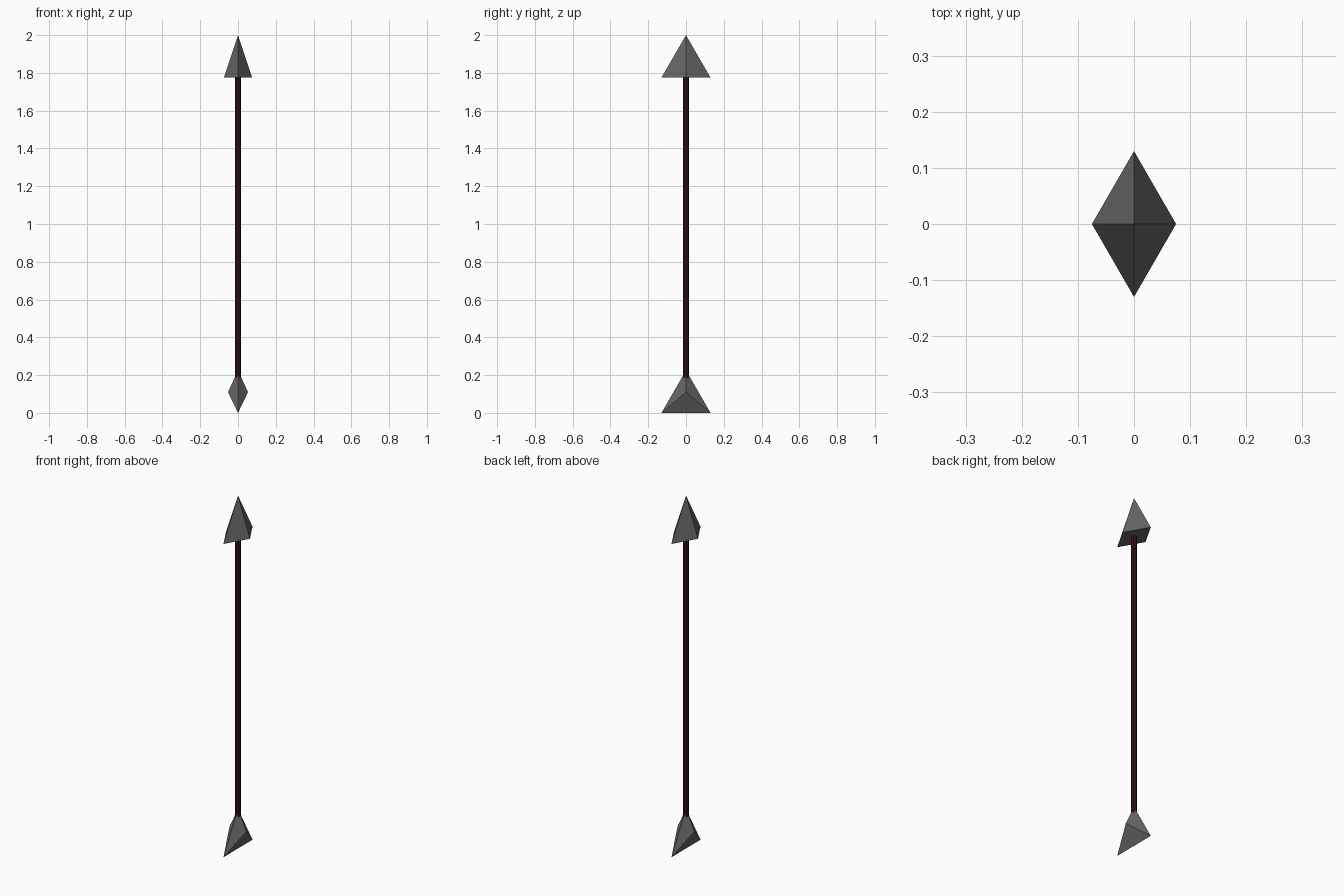
import bpy

if "Cube" in bpy.data.objects:
    bpy.data.objects.remove(bpy.data.objects["Cube"])

HALF_X, HALF_Y, TIP_H = 0.075, 0.13, 0.225


def material(name, color):
    m = bpy.data.materials.new(name)
    m.diffuse_color = (*color, 1)
    m.use_nodes = True
    m.node_tree.nodes["Principled BSDF"].inputs["Base Color"].default_value = m.diffuse_color
    return m


def faceted(name, verts, faces, mat):
    me = bpy.data.meshes.new(name)
    me.from_pydata(verts, [], faces)
    me.materials.append(mat)
    ob = bpy.data.objects.new(name, me)
    bpy.context.collection.objects.link(ob)
    return ob


steel = material("dark_steel", (0.13, 0.13, 0.13))
wood = material("dark_wood", (0.035, 0.008, 0.007))


def spike(name, z, half_x, side_z, base_faces):
    # four-sided spike; the side corners may be raised above the front/back ones
    verts = [(half_x, 0, z + side_z), (0, HALF_Y, z),
             (-half_x, 0, z + side_z), (0, -HALF_Y, z), (0, 0, z + TIP_H)]
    sides = [(i, (i + 1) % 4, 4) for i in range(4)]
    return faceted(name, verts, sides + base_faces, steel)


# Flat-based arrowhead
spike("arrowhead", 2 - TIP_H, HALF_X, 0, [(3, 2, 1, 0)])

# Tail fin, underside folded up to a keel along y
spike("tail_fin", 0, 0.053, 0.11, [(0, 3, 1), (2, 1, 3)])

# Shaft, its ends buried in the two spikes
z0, z1 = 0.16, 1.80
bpy.ops.mesh.primitive_cylinder_add(vertices=8, radius=0.016, depth=z1 - z0,
                                    location=(0, 0, (z0 + z1) / 2))
shaft = bpy.context.object
shaft.name = "shaft"
shaft.data.materials.append(wood)
